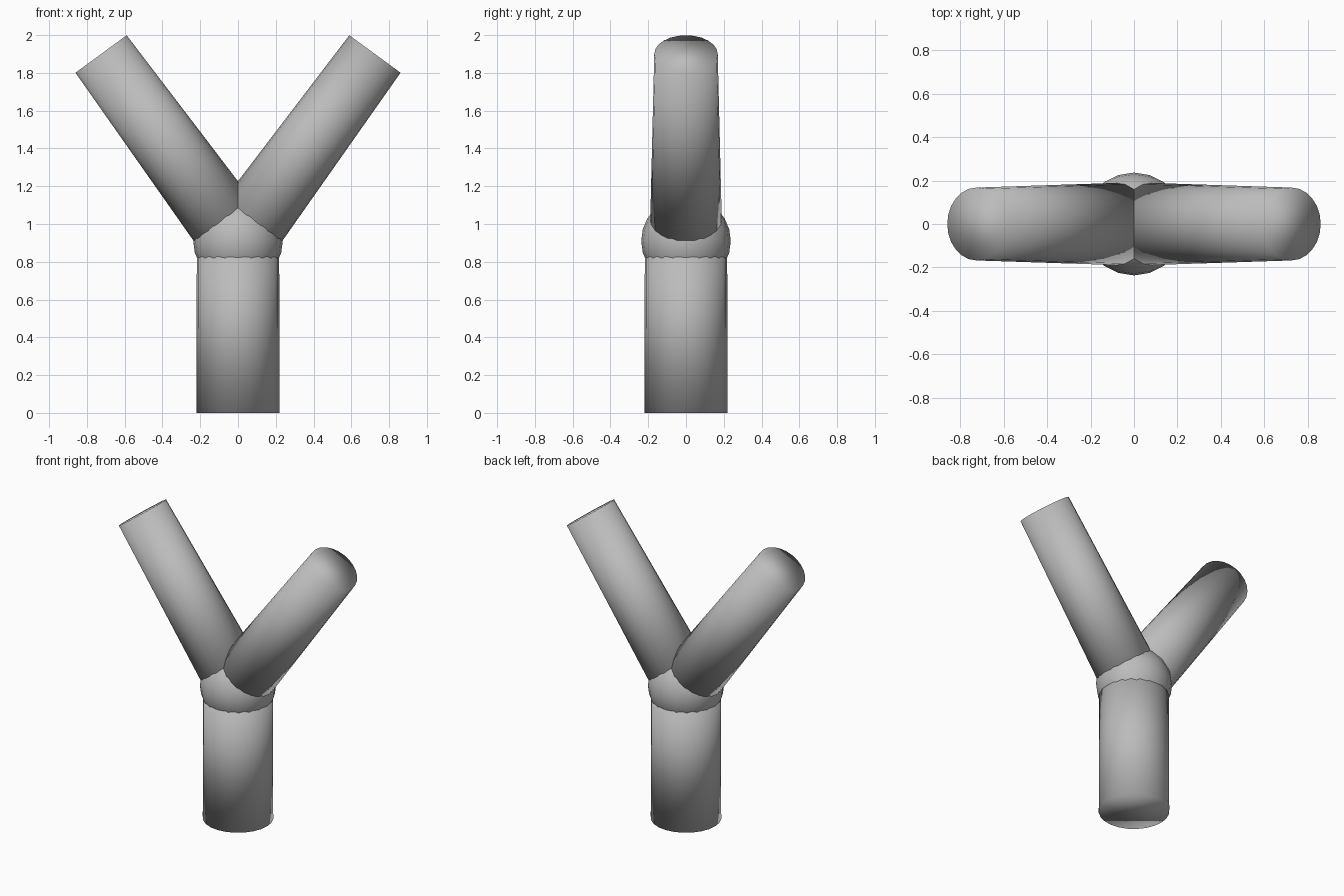
import bpy
import math
from mathutils import Vector

if "Cube" in bpy.data.objects:
    bpy.data.objects.remove(bpy.data.objects["Cube"])

grey = bpy.data.materials.new("plain grey")
grey.diffuse_color = (0.5, 0.5, 0.5, 1)
grey.use_nodes = True
grey.node_tree.nodes["Principled BSDF"].inputs["Base Color"].default_value = grey.diffuse_color

HUB = Vector((0, 0, 0.91))


def finish(name):
    ob = bpy.context.object
    ob.name = name
    ob.data.materials.append(grey)
    bpy.ops.object.shade_smooth()
    return ob


def limb(name, start, end, r_start, r_end, sides=24):
    """Tapered round rod, capped at both ends."""
    axis = end - start
    bpy.ops.mesh.primitive_cone_add(
        vertices=sides, radius1=r_start, radius2=r_end, depth=axis.length,
        location=(start + end) / 2,
        rotation=(0, math.atan2(axis.x, axis.z), 0))
    return finish(name)


# Upright trunk
limb("trunk", Vector((0, 0, 0)), HUB, 0.22, 0.218)

# Round joint where the rods meet
bpy.ops.mesh.primitive_uv_sphere_add(segments=20, ring_count=12,
                                     radius=0.237, location=HUB)
finish("joint")

# Mirrored pair of slanted branches
for side, label in ((-1, "left"), (1, "right")):
    limb(label + "_branch", HUB, Vector((0.725 * side, 0, 1.9)), 0.192, 0.168)
